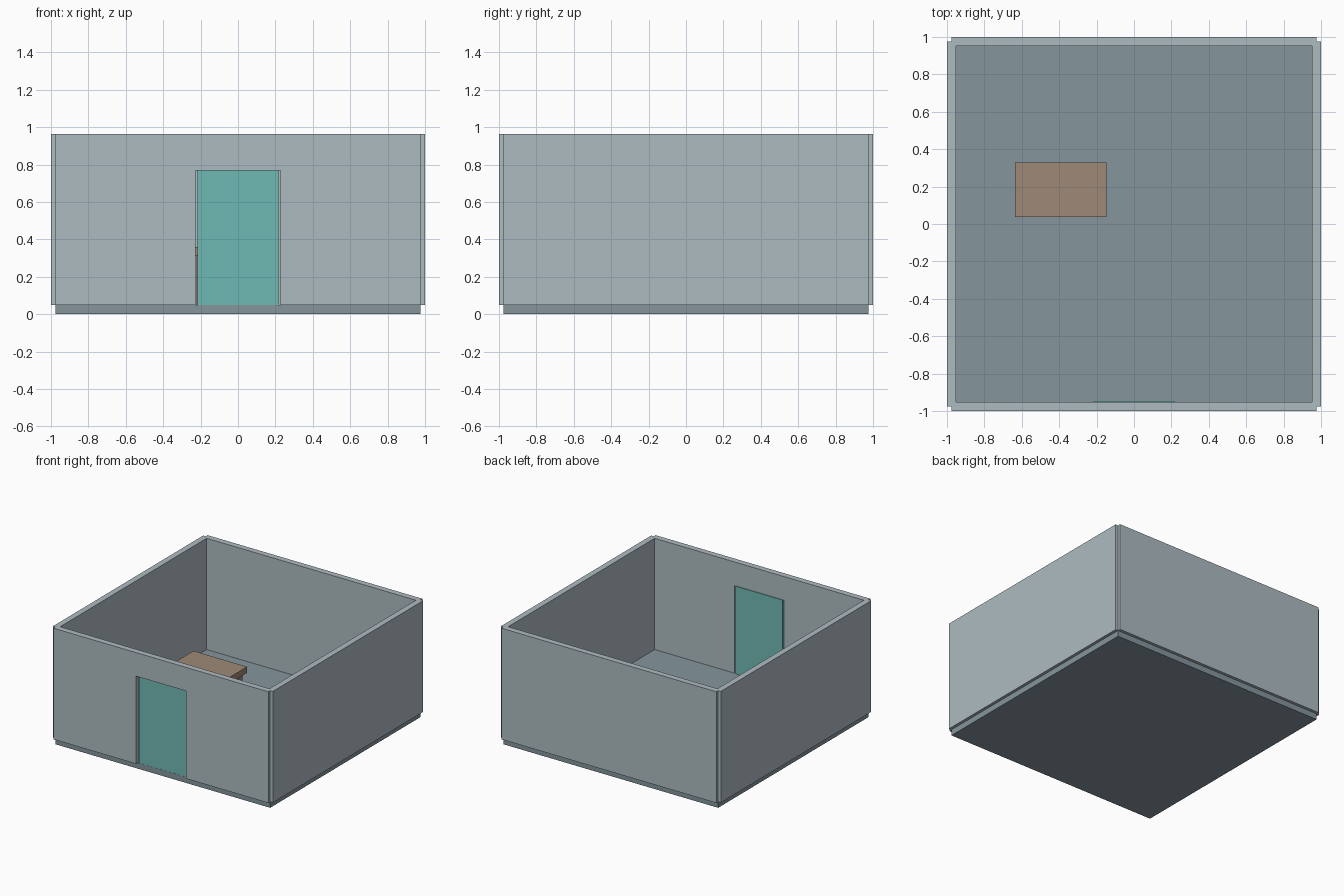
import bpy
import bmesh
from mathutils import Vector

cube = bpy.data.objects.get("Cube")
if cube:
    bpy.data.objects.remove(cube, do_unlink=True)


def linear(c):
    c /= 255
    return c / 12.92 if c <= 0.04045 else ((c + 0.055) / 1.055) ** 2.4


def material(name, r, g, b):
    mat = bpy.data.materials.new(name)
    colour = (linear(r), linear(g), linear(b), 1)
    mat.use_nodes = True
    mat.diffuse_color = colour
    mat.node_tree.nodes["Principled BSDF"].inputs["Base Color"].default_value = colour
    return mat


def finish(name, bm, mat):
    bmesh.ops.recalc_face_normals(bm, faces=bm.faces)
    mesh = bpy.data.meshes.new(name)
    bm.to_mesh(mesh)
    bm.free()
    mesh.materials.append(mat)
    obj = bpy.data.objects.new(name, mesh)
    bpy.context.collection.objects.link(obj)
    return obj


def box(name, lo, hi, mat):
    lo, hi = Vector(lo), Vector(hi)
    bm = bmesh.new()
    bmesh.ops.create_cube(bm, size=1)
    bmesh.ops.scale(bm, vec=hi - lo, verts=bm.verts)
    bmesh.ops.translate(bm, vec=(lo + hi) / 2, verts=bm.verts)
    return finish(name, bm, mat)


wall_mat = material("pale grey wall", 174, 187, 193)
floor_mat = material("slate grey floor", 133, 150, 158)
door_mat = material("teal door", 111, 186, 181)
wood_mat = material("tan wood", 159, 138, 119)

MID, INNER, OUTER = 0.976, 0.951, 1.0
FLOOR, TOP = 0.049, 0.963
DOOR_TOP, OPENING = 0.769, 0.227

# Floor slab
box("floor", (-MID, -MID, 0), (MID, MID, FLOOR), floor_mat)

# Plain walls, leaving a small notch at each corner
box("back_wall", (-MID, INNER, FLOOR), (MID, OUTER, TOP), wall_mat)
box("left_wall", (INNER, -MID, FLOOR), (OUTER, MID, TOP), wall_mat)
box("right_wall", (-OUTER, -MID, FLOOR), (-INNER, MID, TOP), wall_mat)

# Front wall: one outline around the doorway, extruded to thickness
outline = [(-MID, FLOOR), (-MID, TOP), (MID, TOP), (MID, FLOOR),
           (OPENING, FLOOR), (OPENING, DOOR_TOP),
           (-OPENING, DOOR_TOP), (-OPENING, FLOOR)]
bm = bmesh.new()
face = bm.faces.new([bm.verts.new((x, -OUTER, z)) for x, z in outline])
extruded = bmesh.ops.extrude_face_region(bm, geom=[face], use_keep_orig=True)
moved = [v for v in extruded["geom"] if isinstance(v, bmesh.types.BMVert)]
bmesh.ops.translate(bm, vec=(0, OUTER - INNER, 0), verts=moved)
finish("front_wall", bm, wall_mat)

# Door leaf, set back in the doorway
box("door", (-0.217, -0.975, FLOOR), (0.217, -0.946, DOOR_TOP), door_mat)

# Table with four inset legs
X0, X1, Y0, Y1 = -0.635, -0.148, 0.037, 0.329
UNDER, INSET, LEG = 0.31, 0.025, 0.048
box("table_top", (X0, Y0, UNDER), (X1, Y1, 0.36), wood_mat)
for side, x in (("right", X0 + INSET), ("left", X1 - INSET - LEG)):
    for end, y in (("front", Y0 + INSET), ("back", Y1 - INSET - LEG)):
        box(f"table_leg_{end}_{side}", (x, y, FLOOR),
            (x + LEG, y + LEG, UNDER), wood_mat)
